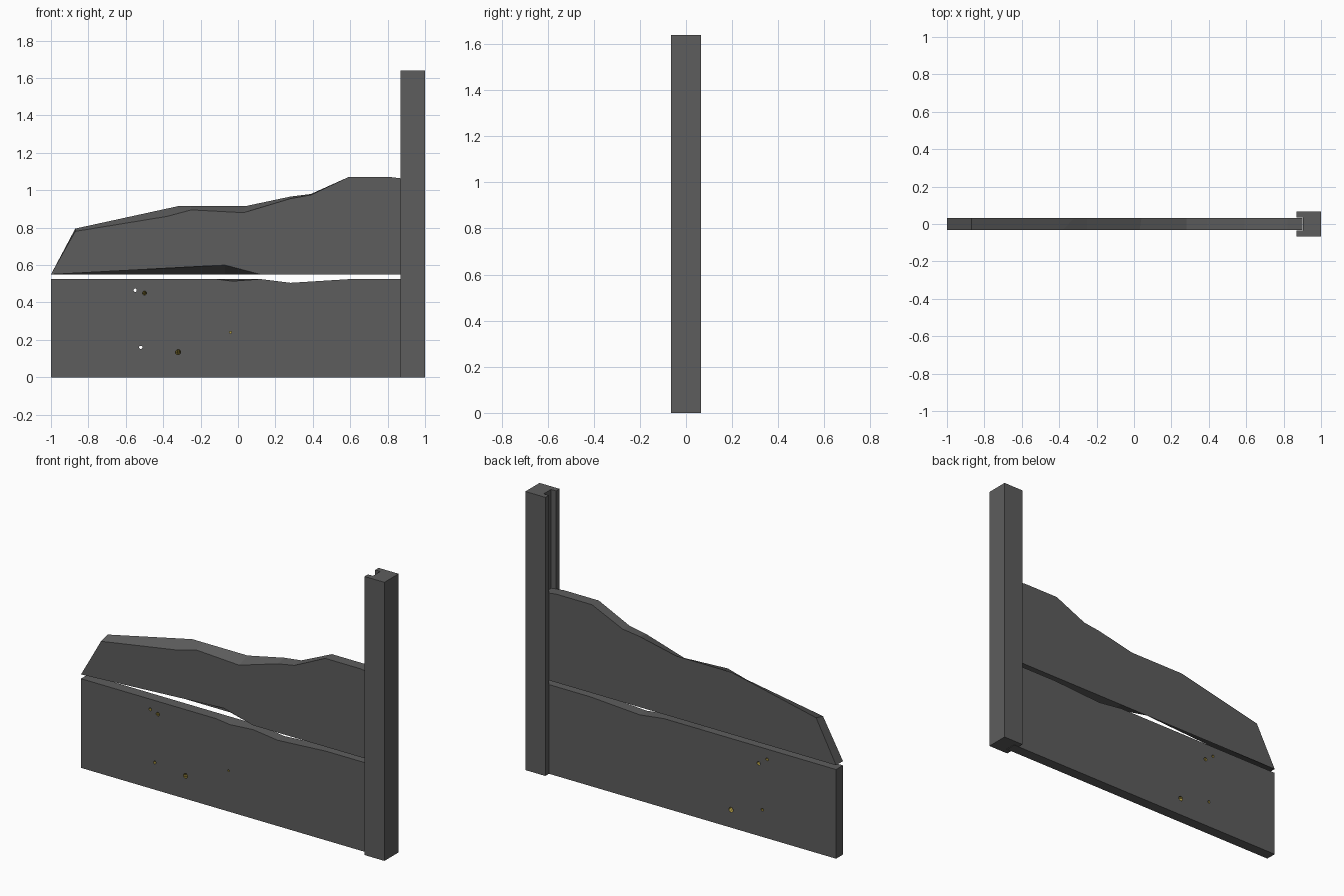
import bpy, bmesh, math
from mathutils import Vector

if "Cube" in bpy.data.objects:
    bpy.data.objects.remove(bpy.data.objects["Cube"])


def material(name, rgb):
    m = bpy.data.materials.new(name)
    m.diffuse_color = (*rgb, 1)
    m.use_nodes = True
    m.node_tree.nodes["Principled BSDF"].inputs["Base Color"].default_value = m.diffuse_color
    return m


GREY = material("dark_grey", (0.11, 0.11, 0.11))
YELLOW = material("raw_yellow", (0.45, 0.34, 0.06))
HALF = 0.032  # half thickness of the boards


def add_object(name, bm, mat):
    bmesh.ops.recalc_face_normals(bm, faces=bm.faces)
    mesh = bpy.data.meshes.new(name)
    bm.to_mesh(mesh)
    bm.free()
    mesh.materials.append(mat)
    ob = bpy.data.objects.new(name, mesh)
    bpy.context.collection.objects.link(ob)
    return ob


def loft(name, loop_a, loop_b, mat):
    """Solid between two matching closed outlines."""
    bm = bmesh.new()
    a = [bm.verts.new(p) for p in loop_a]
    b = [bm.verts.new(p) for p in loop_b]
    bm.faces.new(a)
    bm.faces.new(b[::-1])
    for i in range(len(a)):
        j = (i + 1) % len(a)
        bm.faces.new((a[i], b[i], b[j], a[j]))
    return add_object(name, bm, mat)


def board(name, stations):
    """Stations: x, z on the front and optionally x, z on the back."""
    front = [(s[0], -HALF, s[1]) for s in stations]
    back = [(s[-2], HALF, s[-1]) for s in stations]
    return loft(name, front, back, GREY)


# Post with a full-height groove on its left side
section = [(0.87, -0.066), (1, -0.066), (1, 0.066), (0.87, 0.066),
           (0.87, 0.034), (0.903, 0.034), (0.903, -0.034), (0.87, -0.034)]
loft("grooved_post", [(x, y, 0) for x, y in section],
     [(x, y, 1.64) for x, y in section], GREY)

# Broken upper board
board("upper_board", [
    (-1, 0.55), (-0.87, 0.78, -0.87, 0.795), (-0.38, 0.86, -0.32, 0.915),
    (-0.25, 0.895, -0.25, 0.915), (0.03, 0.88, 0.04, 0.915),
    (0.28, 0.955, 0.28, 0.966), (0.39, 0.975, 0.39, 0.98),
    (0.59, 1.07), (0.82, 1.07), (0.9, 1.06), (0.9, 0.55),
    (0.12, 0.55), (-0.07, 0.60, -0.07, 0.55)])

# Lower board with a chipped top edge
lower = board("lower_board", [
    (-1, 0), (-1, 0.525), (-0.12, 0.525), (-0.03, 0.514, -0.03, 0.525),
    (0.12, 0.525), (0.28, 0.505), (0.60, 0.525), (0.9, 0.525), (0.9, 0)])

# Small holes with yellow walls: x, z, radius, slant in x, slant in z, depth share
holes = [(-0.32, 0.135, 0.015, 0.005, -0.03, 1), (-0.50, 0.45, 0.011, 0.005, -0.024, 1),
         (-0.55, 0.465, 0.009, 0, 0, 1), (-0.52, 0.16, 0.009, 0, 0, 1),
         (-0.04, 0.24, 0.006, 0, 0, 0.3)]
bm = bmesh.new()
for x, z, r, dx, dz, depth in holes:
    rings = []
    for t in (-0.1, 1.1 if depth == 1 else depth):
        centre = Vector((x + dx * t, -HALF + 2 * HALF * t, z + dz * t))
        rings.append([bm.verts.new(centre + Vector((r * math.cos(a), 0, r * math.sin(a))))
                      for a in (math.tau * (k + 0.5) / 8 for k in range(8))])
    bm.faces.new(rings[0])
    bm.faces.new(rings[1][::-1])
    for i in range(8):
        j = (i + 1) % 8
        bm.faces.new((rings[0][i], rings[1][i], rings[1][j], rings[0][j]))
cutter = add_object("hole_cutter", bm, YELLOW)
cutter.hide_render = True
cutter.display_type = 'WIRE'

mod = lower.modifiers.new("holes", 'BOOLEAN')
mod.operation = 'DIFFERENCE'
mod.solver = 'EXACT'
mod.material_mode = 'TRANSFER'
mod.object = cutter
